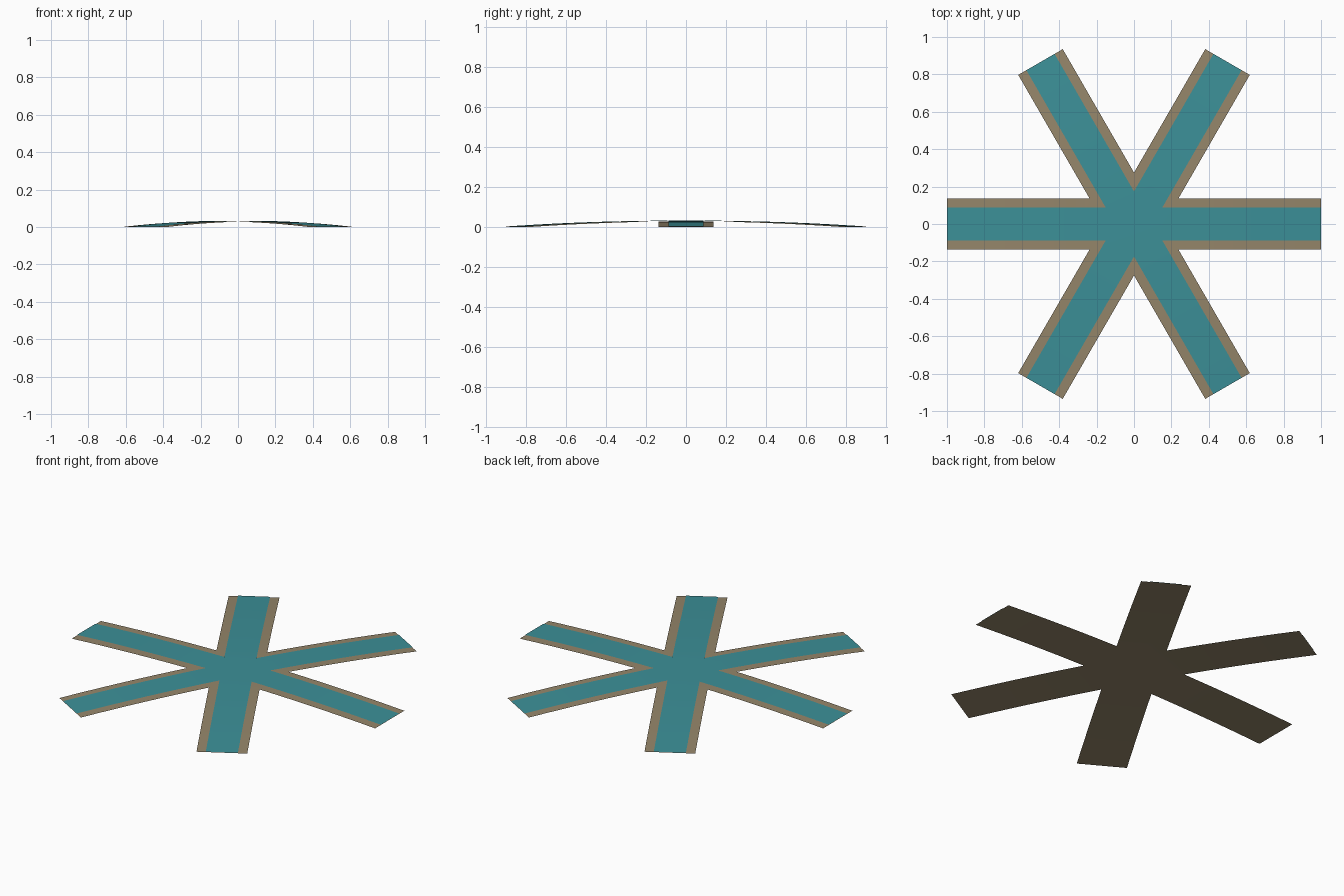
import bpy
import bmesh
import math

cube = bpy.data.objects.get("Cube")
if cube:
    bpy.data.objects.remove(cube)

ARMS = 6
RISE = 0.03
STEPS = 8


def material(name, color):
    mat = bpy.data.materials.new(name)
    mat.use_nodes = True
    mat.diffuse_color = (*color, 1)
    bsdf = next(n for n in mat.node_tree.nodes if n.type == 'BSDF_PRINCIPLED')
    bsdf.inputs["Base Color"].default_value = (*color, 1)
    bsdf.inputs["Roughness"].default_value = 0.8
    return mat


def star_sheet(name, half_width, lift, mat):
    """Six arched arms that meet in a crown; each arm starts as a wedge."""
    bm = bmesh.new()
    root = half_width / math.tan(math.pi / ARMS)
    stations = [root + (1 - root) * i / STEPS for i in range(STEPS + 1)]
    for arm in range(ARMS):
        angle = arm * math.tau / ARMS
        c, s = math.cos(angle), math.sin(angle)

        def point(along, across):
            z = RISE * (1 - along ** 2) + lift
            return bm.verts.new((along * c - across * s, along * s + across * c, z))

        rows = [(point(t, -half_width), point(t, half_width)) for t in stations]
        bm.faces.new((point(0, 0), *rows[0]))
        for (a, b), (d, e) in zip(rows, rows[1:]):
            bm.faces.new((a, d, e, b))
    bmesh.ops.remove_doubles(bm, verts=bm.verts, dist=0.0005)
    for face in bm.faces:
        face.smooth = True
        if face.normal.z < 0:
            face.normal_flip()
    mesh = bpy.data.meshes.new(name)
    bm.to_mesh(mesh)
    bm.free()
    mesh.materials.append(mat)
    obj = bpy.data.objects.new(name, mesh)
    bpy.context.collection.objects.link(obj)
    return obj


# Wide tan bed with a narrower teal channel lying just above it
star_sheet("sand_bank", 0.1375, 0, material("sand tan", (0.30, 0.238, 0.144)))
star_sheet("water_channel", 0.087, 0.003, material("water teal", (0.045, 0.279, 0.314)))
